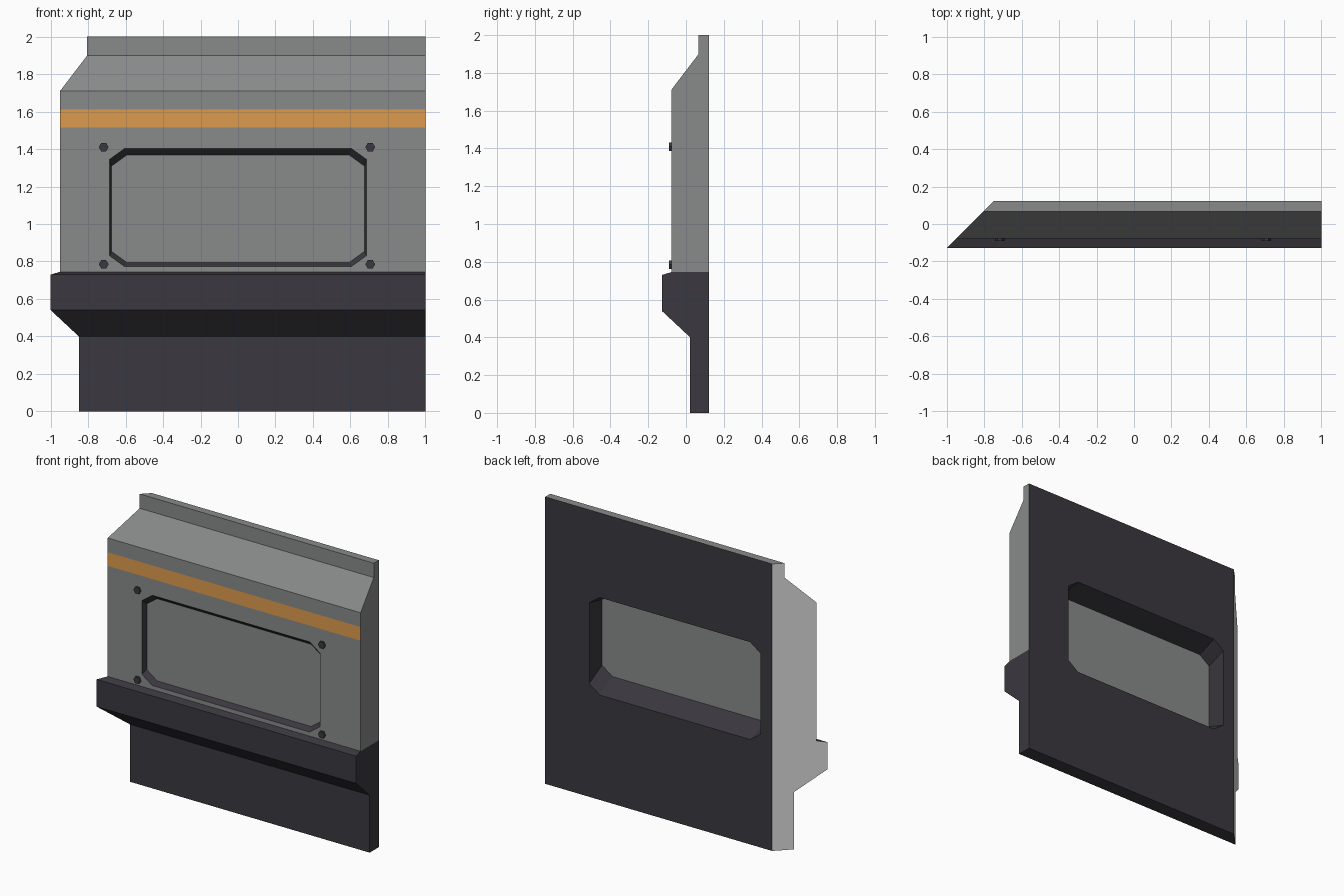
import bpy, bmesh, math
from mathutils import Matrix

if "Cube" in bpy.data.objects:
    bpy.data.objects.remove(bpy.data.objects["Cube"])


def material(name, rgb):
    m = bpy.data.materials.new(name)
    m.diffuse_color = (*rgb, 1)
    m.use_nodes = True
    m.node_tree.nodes["Principled BSDF"].inputs["Base Color"].default_value = m.diffuse_color
    return m


GREY, DARK, ORANGE, LIGHT = range(4)
MATS = [material("panel_grey", (0.25, 0.255, 0.255)),
        material("dark_trim", (0.043, 0.040, 0.050)),
        material("orange_stripe", (0.72, 0.33, 0.075)),
        material("light_grey_end", (0.75, 0.75, 0.75))]


def make(name, bm):
    bmesh.ops.recalc_face_normals(bm, faces=bm.faces)
    me = bpy.data.meshes.new(name)
    bm.to_mesh(me)
    bm.free()
    for m in MATS:
        me.materials.append(m)
    ob = bpy.data.objects.new(name, me)
    bpy.context.collection.objects.link(ob)
    return ob


def face(bm, verts, mat):
    bm.faces.new(verts).material_index = mat


# Wall panel: side profile (y, z, colour of the strip to the next point)
FRONT, BACK = -0.128, 0.122
PROFILE = [(0.022, 0, DARK), (0.022, 0.40, DARK), (FRONT, 0.54, DARK),
           (FRONT, 0.73, DARK), (-0.078, 0.745, GREY), (-0.078, 1.515, ORANGE),
           (-0.078, 1.61, GREY), (-0.078, 1.71, GREY), (0.067, 1.90, GREY),
           (0.067, 2.0, GREY), (BACK, 2.0, DARK), (BACK, 0.745, DARK),
           (BACK, 0, DARK)]
bm = bmesh.new()
left = [bm.verts.new((-1 + y - FRONT, y, z)) for y, z, _ in PROFILE]  # 45 degree mitre
right = [bm.verts.new((1, y, z)) for y, z, _ in PROFILE]
n = len(PROFILE)
for i in range(n):
    j = (i + 1) % n
    face(bm, (left[i], left[j], right[j], right[i]), PROFILE[i][2])
for ids, mat in (([0, 1, 2, 3, 4, 11, 12], DARK), (list(range(4, 12)), GREY)):
    face(bm, [left[i] for i in ids], LIGHT)
    face(bm, [right[i] for i in ids], mat)
wall = make("wall_panel", bm)


# Window recesses: tapered octagons cut from the front and from the back
def octagon(bm, y, hw, z0, z1, cx=0.08, cz=0.058):
    pts = [(-hw, z0 + cz), (-hw + cx, z0), (hw - cx, z0), (hw, z0 + cz),
           (hw, z1 - cz), (hw - cx, z1), (-hw + cx, z1), (-hw, z1 - cz)]
    return [bm.verts.new((x, y, z)) for x, z in pts]


def cut_recess(name, outer, inner):
    bm = bmesh.new()
    a, b = octagon(bm, *outer), octagon(bm, *inner)
    face(bm, a, DARK)
    face(bm, b, GREY)
    for i in range(8):
        j = (i + 1) % 8
        face(bm, (a[i], a[j], b[j], b[i]), DARK)
    cutter = make(name, bm)
    cutter.hide_render = True
    mod = wall.modifiers.new(name, 'BOOLEAN')
    mod.operation, mod.solver, mod.object = 'DIFFERENCE', 'EXACT', cutter
    bpy.context.view_layer.objects.active = wall
    bpy.ops.object.modifier_apply(modifier=name)
    bpy.data.objects.remove(cutter)


cut_recess("front_recess", (-0.081, 0.688, 0.772, 1.405), (-0.042, 0.674, 0.795, 1.368))
cut_recess("back_recess", (0.125, 0.66, 0.73, 1.411), (-0.038, 0.674, 0.795, 1.368))

# Hexagonal bolts around the window
for side, x in (("left", -0.717), ("right", 0.706)):
    for level, z in (("lower", 0.785), ("upper", 1.41)):
        bm = bmesh.new()
        bmesh.ops.create_cone(bm, cap_ends=True, segments=6, radius1=0.026,
                              radius2=0.026, depth=0.016,
                              matrix=Matrix.Translation((x, -0.083, z))
                              @ Matrix.Rotation(math.pi / 2, 4, 'X')
                              @ Matrix.Rotation(math.pi / 2, 4, 'Z'))
        for f in bm.faces:
            f.material_index = DARK
        make(f"{level}_{side}_bolt", bm)
